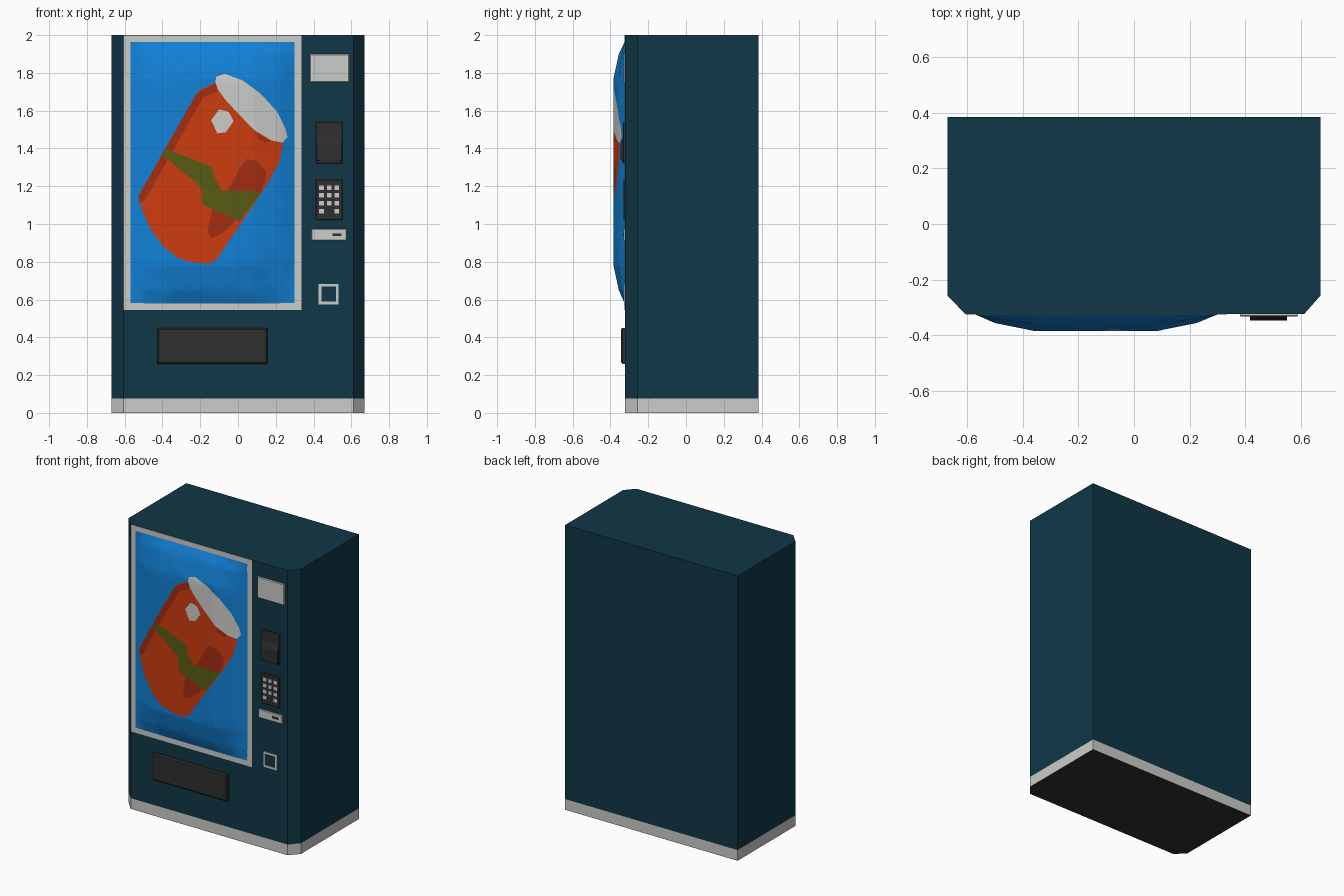
import bpy, bmesh
from mathutils import Vector

if "Cube" in bpy.data.objects:
    bpy.data.objects.remove(bpy.data.objects["Cube"])


def mat(name, r, g, b):
    m = bpy.data.materials.new(name)
    m.diffuse_color = (r, g, b, 1)
    m.use_nodes = True
    m.node_tree.nodes["Principled BSDF"].inputs["Base Color"].default_value = m.diffuse_color
    return m


TEAL = mat("dark_teal", 0.005, 0.038, 0.063)
GREY = mat("light_grey", 0.60, 0.61, 0.59)
DARK = mat("charcoal", 0.028, 0.028, 0.028)
BLUE = mat("bright_blue", 0.006, 0.22, 0.68)
ORANGE = mat("orange_red", 0.61, 0.045, 0.005)
RED = mat("deep_red", 0.37, 0.026, 0.006)
GREEN = mat("olive_green", 0.098, 0.107, 0.006)

FRONT = -0.323  # flat front of the cabinet


def finish(name, bm, *mats):
    me = bpy.data.meshes.new(name)
    bm.to_mesh(me)
    bm.free()
    for m in mats:
        me.materials.append(m)
    ob = bpy.data.objects.new(name, me)
    bpy.context.collection.objects.link(ob)
    return ob


def prism(bm, pts, offset):
    """Extrude a flat outline by a vector into a closed solid."""
    f = bm.faces.new([bm.verts.new(p) for p in pts])
    r = bmesh.ops.extrude_face_region(bm, geom=[f])
    vs = [v for v in r["geom"] if isinstance(v, bmesh.types.BMVert)]
    bmesh.ops.translate(bm, verts=vs, vec=offset)
    bmesh.ops.recalc_face_normals(bm, faces=bm.faces)


def add_plate(bm, x0, x1, z0, z1, depth, base=FRONT):
    """Box standing out of the front by depth."""
    prism(bm, [(x0, base, z0), (x1, base, z0), (x1, base, z1), (x0, base, z1)],
          (0, -depth, 0))


def plate(name, x0, x1, z0, z1, depth, m, bevel=0, base=FRONT):
    bm = bmesh.new()
    add_plate(bm, x0, x1, z0, z1, depth, base)
    if bevel:
        es = [e for e in bm.edges if all(v.co.y < base - depth / 2 for v in e.verts)]
        bmesh.ops.bevel(bm, geom=es, offset=bevel, segments=1, affect='EDGES')
    return finish(name, bm, m)


def border(name, x0, x1, z0, z1, w, depth, m):
    """Rectangular frame made of four strips."""
    bm = bmesh.new()
    add_plate(bm, x0, x1, z1 - w, z1, depth)
    add_plate(bm, x0, x1, z0, z0 + w, depth)
    add_plate(bm, x0, x0 + w, z0 + w, z1 - w, depth)
    add_plate(bm, x1 - w, x1, z0 + w, z1 - w, depth)
    return finish(name, bm, m)


# Cabinet with chamfered front corners, grey kick band and dark underside
bm = bmesh.new()
prism(bm, [(-0.67, 0.384, 0), (-0.67, -0.257, 0), (-0.607, FRONT, 0),
           (0.612, FRONT, 0), (0.67, -0.257, 0), (0.67, 0.384, 0)], (0, 0, 2))
bmesh.ops.bisect_plane(bm, geom=bm.verts[:] + bm.edges[:] + bm.faces[:],
                       plane_co=(0, 0, 0.075), plane_no=(0, 0, 1))
for f in bm.faces:
    z = f.calc_center_median().z
    f.material_index = 2 if z < 0.001 else 1 if z < 0.075 else 0
finish("cabinet", bm, TEAL, GREY, DARK)

# Grey border around the picture panel
border("panel_frame", -0.605, 0.335, 0.545, 1.999, 0.036, 0.002, GREY)

# Bulging picture panel: coarse domed grid
XS = [-0.57, -0.50, -0.36, 0.085, 0.225, 0.30]
ZS = [0.58, 0.65, 0.78, 1.77, 1.90, 1.964]
RISE = [0, 0.52, 1, 1, 0.52, 0]
bm = bmesh.new()
grid = [[bm.verts.new((x, FRONT - 0.002 - 0.059 * a * b, z)) for x, a in zip(XS, RISE)]
        for z, b in zip(ZS, RISE)]
for j in range(5):
    for i in range(5):
        bm.faces.new((grid[j][i], grid[j][i + 1], grid[j + 1][i + 1], grid[j + 1][i]))
bmesh.ops.triangulate(bm, faces=bm.faces[:])

# Drink can picture: (material slot, outline in x, z); later shapes lie on top
ART = [
    # can body
    (1, [(-.20, 1.71), (-.115, 1.75), (.24, 1.43), (.22, 1.33), (.155, 1.21),
         (-.115, .81), (-.155, .79), (-.23, .795), (-.31, .815), (-.395, .88),
         (-.465, .975), (-.51, 1.08), (-.527, 1.15), (-.22, 1.69)]),
    # shaded left edge
    (2, [(-.527, 1.15), (-.22, 1.69), (-.115, 1.75), (-.11, 1.70), (-.185, 1.67),
         (-.49, 1.13), (-.522, 1.11)]),
    # shaded patches
    (2, [(-.045, 1.19), (.005, 1.29), (.045, 1.345), (.10, 1.335), (.15, 1.275),
         (.145, 1.23), (.12, 1.17), (-.04, .99), (-.085, .95), (-.14, .925),
         (-.16, .96), (-.14, 1.07)]),
    (2, [(.10, 1.48), (.105, 1.45), (.145, 1.43), (.18, 1.44)]),
    # green band
    (3, [(-.40, 1.365), (-.375, 1.395), (-.14, 1.305), (-.12, 1.24), (-.09, 1.178),
         (.125, 1.172), (.01, 1.015), (-.185, 1.10), (-.20, 1.20)]),
    # lid and highlight
    (4, [(-.12, 1.75), (-.115, 1.78), (-.07, 1.795), (.025, 1.76), (.12, 1.69),
         (.205, 1.597), (.25, 1.51), (.262, 1.46), (.235, 1.43), (.175, 1.443),
         (.09, 1.495), (.01, 1.575), (-.065, 1.655), (-.105, 1.71)]),
    (4, [(-.142, 1.55), (-.10, 1.607), (-.05, 1.595), (-.023, 1.545),
         (-.065, 1.485), (-.11, 1.48)]),
]


def inside(x, z, poly):
    hit = False
    for (ax, az), (bx, bz) in zip(poly, poly[1:] + poly[:1]):
        if (az > z) != (bz > z) and x < ax + (z - az) * (bx - ax) / (bz - az):
            hit = not hit
    return hit


# Cut the panel along every outline edge, then colour the pieces
for _, poly in ART:
    for (ax, az), (bx, bz) in zip(poly, poly[1:] + poly[:1]):
        bmesh.ops.bisect_plane(bm, geom=bm.verts[:] + bm.edges[:] + bm.faces[:],
                               dist=1e-5, plane_co=(ax, 0, az),
                               plane_no=Vector((bz - az, 0, ax - bx)).normalized())
for f in bm.faces:
    c = f.calc_center_median()
    f.smooth = True
    for slot, poly in ART:
        if inside(c.x, c.z, poly):
            f.material_index = slot
finish("picture_panel", bm, BLUE, ORANGE, RED, GREEN, GREY)

# Delivery door
plate("delivery_door", -0.425, 0.155, 0.26, 0.45, 0.022, DARK, 0.008)

# Price display
plate("display", 0.38, 0.59, 1.75, 1.90, 0.009, GREY, 0.004)

# Bill acceptor: back plate and a sloped mouth with a lower lip
plate("bill_plate", 0.412, 0.553, 1.32, 1.54, 0.010, DARK, 0.003)
bm = bmesh.new()
y = FRONT - 0.009
prism(bm, [(0.416, y, 1.465), (0.416, y - 0.014, 1.42), (0.416, y - 0.014, 1.34),
           (0.416, y, 1.335)], (0.133, 0, 0))
finish("bill_mouth", bm, DARK)
plate("bill_lip", 0.435, 0.535, 1.325, 1.34, 0.016, DARK)

# Keypad with keys
plate("keypad", 0.412, 0.553, 1.02, 1.235, 0.009, DARK, 0.003)
bm = bmesh.new()
for row in range(4):
    for col in range(3):
        if (row, col) == (3, 1):
            continue
        x, z = 0.443 + 0.040 * col, 1.193 - 0.042 * row
        add_plate(bm, x - 0.013, x + 0.013, z - 0.012, z + 0.012, 0.003, FRONT - 0.009)
finish("keys", bm, GREY)

# Coin slot
plate("coin_plate", 0.39, 0.575, 0.912, 0.973, 0.009, GREY, 0.003)
plate("coin_slot", 0.50, 0.547, 0.936, 0.951, 0.002, DARK, base=FRONT - 0.009)

# Coin return border
border("coin_return", 0.427, 0.532, 0.575, 0.683, 0.014, 0.005, GREY)
